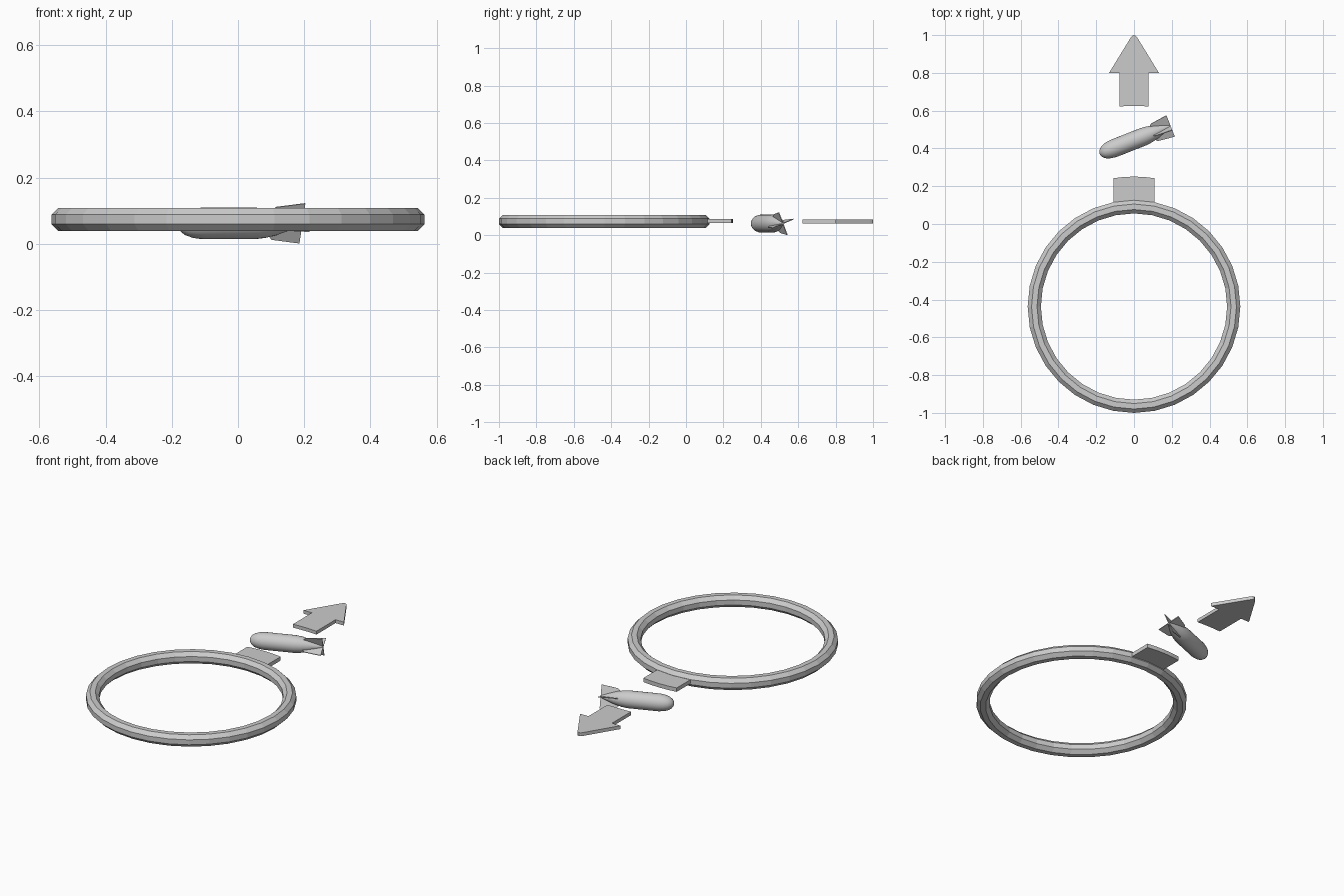
import bpy, bmesh, math
from mathutils import Matrix, Vector

if "Cube" in bpy.data.objects:
    bpy.data.objects.remove(bpy.data.objects["Cube"])

RING_Y, MID_Z = -0.437, 0.074


def finish(bm, name, smooth=False):
    bmesh.ops.recalc_face_normals(bm, faces=bm.faces[:])
    me = bpy.data.meshes.new(name)
    bm.to_mesh(me)
    bm.free()
    ob = bpy.data.objects.new(name, me)
    bpy.context.collection.objects.link(ob)
    if smooth:
        bpy.ops.object.select_all(action='DESELECT')
        ob.select_set(True)
        bpy.context.view_layer.objects.active = ob
        bpy.ops.object.shade_smooth_by_angle(angle=math.radians(40))
    return ob


def plate(bm, outline, thick, mat=Matrix()):
    """Closed slab from an xy outline, centred on local z = 0."""
    f = bm.faces.new([bm.verts.new(mat @ Vector((x, y, -thick / 2))) for x, y in outline])
    ext = bmesh.ops.extrude_face_region(bm, geom=[f])
    up = mat.to_3x3() @ Vector((0, 0, thick))
    bmesh.ops.translate(bm, vec=up, verts=[v for v in ext['geom'] if isinstance(v, bmesh.types.BMVert)])


def arc(radius, half_width, n=4):
    """Points on an arc about the ring centre, from -x to +x."""
    a = math.asin(half_width / radius)
    return [(radius * math.sin(t), RING_Y + radius * math.cos(t))
            for t in (-a + 2 * a * i / n for i in range(n + 1))]


# Ring with octagonal section
bpy.ops.mesh.primitive_torus_add(major_segments=32, minor_segments=8, major_radius=0.528,
                                 minor_radius=0.035 / math.cos(math.pi / 8),
                                 location=(0, RING_Y, MID_Z))
ring = bpy.context.object
ring.name = "ring"
bm = bmesh.new()
bm.from_mesh(ring.data)
for v in bm.verts:  # turn the section half a step so it lies flat
    r = math.hypot(v.co.x, v.co.y)
    p = Matrix.Rotation(math.pi / 8, 2) @ Vector((r - 0.528, v.co.z))
    k = (0.528 + p.x) / r
    v.co = (v.co.x * k, v.co.y * k, p.y)
bm.to_mesh(ring.data)
bm.free()

# Tab on the ring
bm = bmesh.new()
plate(bm, arc(0.688, 0.109) + arc(0.545, 0.109)[::-1], 0.023, Matrix.Translation((0, 0, MID_Z + 0.002)))
finish(bm, "ring_tab")

# Pointer arrow with rounded tip
bm = bmesh.new()
right = [(0.077, 0.80), (0.132, 0.80), (0.019, 0.984), (0.010, 0.996)]
outline = arc(1.062, 0.077) + right + [(0, 1.0)] + [(-x, y) for x, y in right[::-1]]
plate(bm, outline, 0.02, Matrix.Translation((0, 0, MID_Z)))
finish(bm, "pointer_arrow")

# Finned pendant body, lathed along its local x axis
place = Matrix.Translation((-0.182, 0.371, 0.062)) @ Matrix.Rotation(math.radians(21.5), 4, 'Z')
profile = [(0, 0), (0.003, 0.013), (0.012, 0.026), (0.028, 0.037), (0.05, 0.044), (0.08, 0.048),
           (0.25, 0.048), (0.285, 0.044), (0.32, 0.036), (0.36, 0.022), (0.402, 0.006), (0.402, 0)]
bm = bmesh.new()
verts = [bm.verts.new((x, r, 0)) for x, r in profile]
edges = [bm.edges.new(e) for e in zip(verts, verts[1:])]
bmesh.ops.spin(bm, geom=verts + edges, cent=(0, 0, 0), axis=(1, 0, 0), angle=math.tau, steps=24)
bmesh.ops.remove_doubles(bm, verts=bm.verts[:], dist=1e-5)
bmesh.ops.transform(bm, matrix=place, verts=bm.verts[:])
finish(bm, "pendant_body", smooth=True)

# Four tail fins
bm = bmesh.new()
fin = [(0.29, 0.03), (0.312, 0.053), (0.404, 0.065), (0.404, 0.0), (0.34, 0.005)]
for i in range(4):
    plate(bm, fin, 0.004, place @ Matrix.Rotation(math.radians(22 + 90 * i), 4, 'X'))
finish(bm, "tail_fins")
